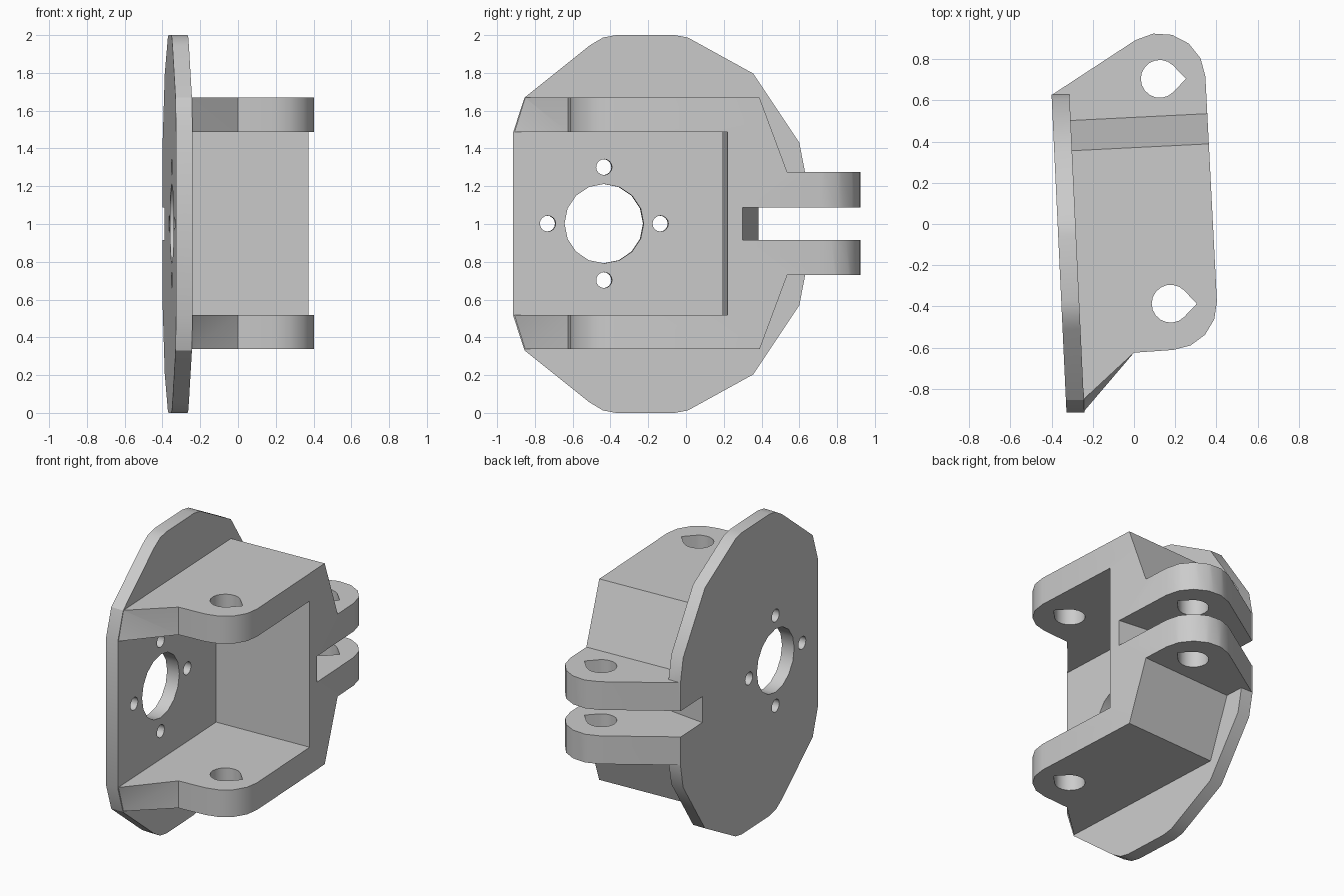
import bpy, bmesh
from math import cos, sin, radians

if "Cube" in bpy.data.objects:
    bpy.data.objects.remove(bpy.data.objects["Cube"], do_unlink=True)

grey = bpy.data.materials.new("plain grey")
grey.use_nodes = True
grey.diffuse_color = (0.6, 0.6, 0.6, 1)
grey.node_tree.nodes["Principled BSDF"].inputs["Base Color"].default_value = (0.6, 0.6, 0.6, 1)


def arc(cx, cy, r, start, end, steps):
    """Points along an arc, angles in degrees."""
    angles = [radians(start + (end - start) * i / steps) for i in range(steps + 1)]
    return [(cx + r * cos(a), cy + r * sin(a)) for a in angles]


def loft(name, rings, split=False):
    """Closed solid through rings of equal point count."""
    bm = bmesh.new()
    loops = [[bm.verts.new(p) for p in ring] for ring in rings]
    n = len(loops[0])
    sides = [bm.faces.new((a[i], a[(i + 1) % n], b[(i + 1) % n], b[i]))
             for a, b in zip(loops, loops[1:]) for i in range(n)]
    bm.faces.new(loops[0][::-1])
    bm.faces.new(loops[-1])
    if split:
        bmesh.ops.triangulate(bm, faces=sides)
    bmesh.ops.recalc_face_normals(bm, faces=bm.faces)
    mesh = bpy.data.meshes.new(name)
    bm.to_mesh(mesh)
    bm.free()
    mesh.materials.append(grey)
    obj = bpy.data.objects.new(name, mesh)
    bpy.context.collection.objects.link(obj)
    return obj


def prism_x(name, yz, x0, x1, skew_x=0, skew_y=0):
    return loft(name, [[(x + skew_x * y, y + skew_y * x, z) for y, z in yz] for x in (x0, x1)])


def prism_z(name, xy, z0, z1):
    return loft(name, [[(x, y, z) for x, y in xy] for z in (z0, z1)])


def combine(target, tool, operation):
    """Apply a boolean and remove the tool."""
    tool.hide_render = True
    mod = target.modifiers.new(operation.lower(), 'BOOLEAN')
    mod.operation, mod.solver, mod.object = operation, 'EXACT', tool
    bpy.context.view_layer.objects.active = target
    bpy.ops.object.modifier_apply(modifier=mod.name)
    bpy.data.objects.remove(tool, do_unlink=True)


def mirror_z(points):
    return [(y, 2.004 - z) for y, z in points]


# Bracket body: one outline lofted upward, front tips following the plate corners
pivots = [(0.178, -0.387), (0.125, 0.705)]


def outline(front):
    return ([(-0.3, front + 0.01), (-0.286 - 0.047 * front, front + 0.002), (0, -0.625)]
            + arc(*pivots[0], 0.225, -87, 3, 4)
            + arc(*pivots[1], 0.222, 3, 122, 5)
            + [(-0.398, 0.628)])


layers = [(0.337, -0.855), (0.517, -0.912), (1.486, -0.912), (1.669, -0.855)]
bracket = loft("bracket", [[(x, y, z) for x, y in outline(f)] for z, f in layers], split=True)

# Open cavity between the two front arms
combine(bracket, prism_x("cavity_cutter", [(-1.3, 0.517), (0.203, 0.517), (0.203, 1.486), (-1.3, 1.486)],
                         -0.8, 0.8, skew_y=0.045), 'DIFFERENCE')

# Sloped shoulders above and below the rear lugs
shoulder = [(0.334, 1.769), (0.371, 1.669), (0.518, 1.275), (1.4, 1.275), (1.4, 1.769)]
for side in (shoulder, mirror_z(shoulder)):
    combine(bracket, prism_x("shoulder_cutter", side, -0.8, 0.8, skew_y=0.05), 'DIFFERENCE')

# Faceted mounting plate
half = [(-0.915, 1.486), (-0.855, 1.669), (-0.51, 1.945), (-0.44, 1.987), (-0.37, 2.0),
        (-0.06, 2.0), (0.01, 1.987), (0.09, 1.943), (0.355, 1.797), (0.6, 1.43), (0.63, 1.275)]
rim = half + [(y, 2 - z) for y, z in reversed(half)]
combine(bracket, prism_x("mounting_plate", rim, -0.371, -0.284, skew_x=-0.047), 'UNION')

# Slot between the rear lugs
combine(bracket, prism_x("slot_cutter", [(0.3415, 0.916), (1.5, 0.916), (1.5, 1.088), (0.3415, 1.088)],
                         -0.8, 0.8, skew_y=-0.112), 'DIFFERENCE')

# Teardrop pivot holes
for cx, cy in pivots:
    r = 0.092
    drop = arc(cx, cy, r, 45, 315, 14) + [(cx + r * 1.38, cy)]
    combine(bracket, prism_z("pivot_cutter", drop, -0.2, 2.2), 'DIFFERENCE')

# Central bore and four bolt holes in the plate
cy, cz, gap = -0.421, 1.002, 0.299
bores = [(cy, cz, 0.21)] + [(cy + dy * gap, cz + dz * gap, 0.042)
                            for dy, dz in ((1, 0), (-1, 0), (0, 1), (0, -1))]
for y, z, r in bores:
    combine(bracket, prism_x("bore_cutter", arc(y, z, r, 0, 337.5, 15), -0.6, -0.1, skew_y=0.047), 'DIFFERENCE')

# Smooth the rounded ends, keep hard edges
bpy.ops.object.select_all(action='DESELECT')
bracket.select_set(True)
bpy.context.view_layer.objects.active = bracket
bpy.ops.object.shade_smooth_by_angle(angle=radians(28))
